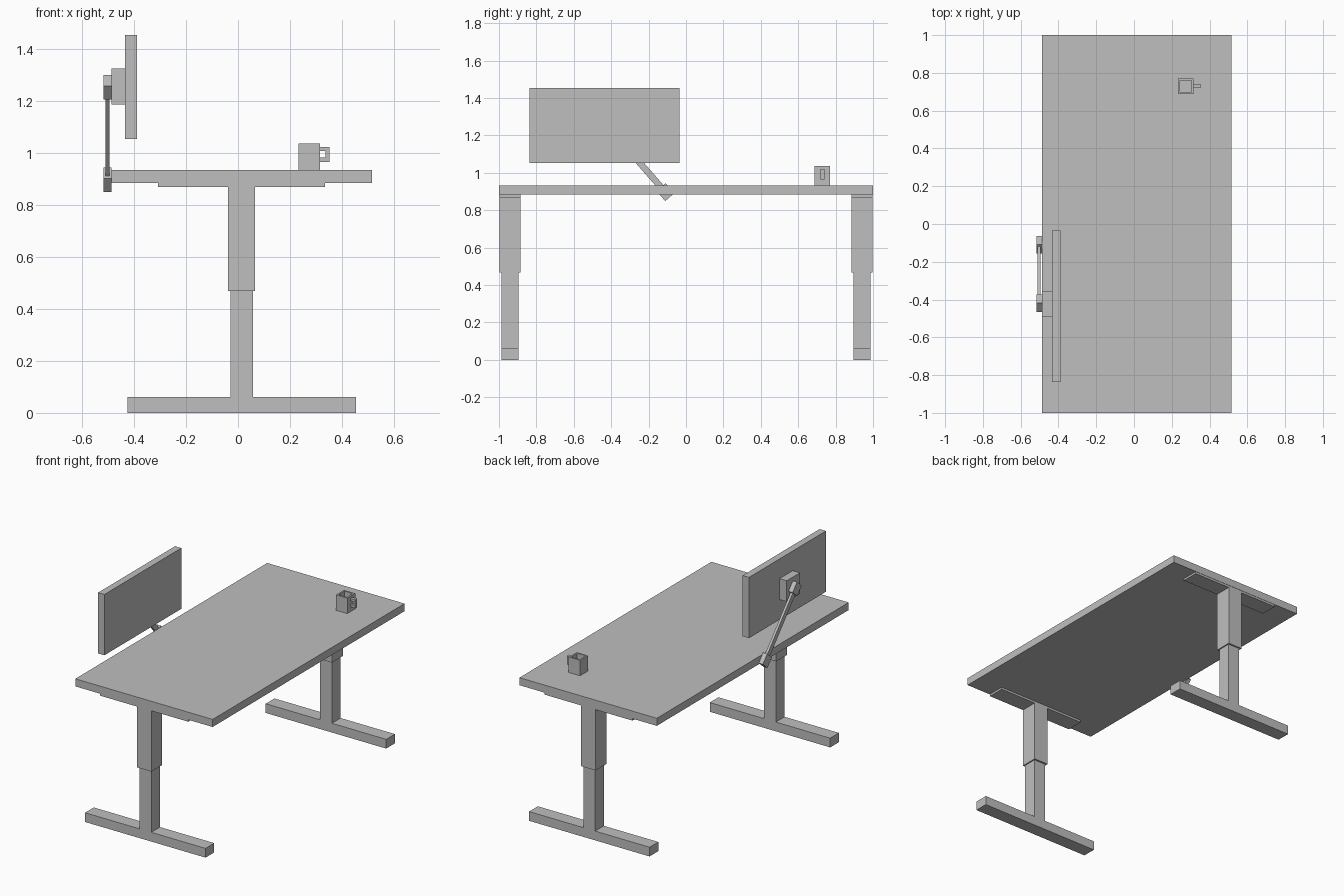
import bpy, bmesh, math
from mathutils import Matrix, Vector

if "Cube" in bpy.data.objects:
    bpy.data.objects.remove(bpy.data.objects["Cube"])

grey = bpy.data.materials.new("plain_grey")
grey.diffuse_color = (0.52, 0.52, 0.52, 1)
grey.use_nodes = True
grey.node_tree.nodes["Principled BSDF"].inputs["Base Color"].default_value = grey.diffuse_color


def finish(name, bm):
    bmesh.ops.recalc_face_normals(bm, faces=bm.faces)
    mesh = bpy.data.meshes.new(name)
    bm.to_mesh(mesh)
    bm.free()
    mesh.materials.append(grey)
    obj = bpy.data.objects.new(name, mesh)
    bpy.context.collection.objects.link(obj)
    return obj


def box_mesh(x, y, z):
    """Box from (min, max) ranges on each axis."""
    size = [r[1] - r[0] for r in (x, y, z)]
    centre = Vector([(r[0] + r[1]) / 2 for r in (x, y, z)])
    bm = bmesh.new()
    bmesh.ops.create_cube(bm, size=1,
                          matrix=Matrix.Translation(centre) @ Matrix.Diagonal((*size, 1)))
    return bm


def box(name, x, y, z):
    return finish(name, box_mesh(x, y, z))


# Table top
box("table_top", (-0.487, 0.515), (-1, 1), (0.883, 0.933))

# Telescopic legs, one at each end
for side, s in (("front", -1), ("back", 1)):
    def span(a, b):
        return tuple(sorted((s * a, s * b)))
    box(side + "_foot", (-0.425, 0.454), span(0.896, 0.987), (0, 0.061))
    box(side + "_lower_column", (-0.028, 0.058), span(0.896, 0.987), (0.061, 0.47))
    box(side + "_upper_column", (-0.039, 0.066), span(0.884, 0.998), (0.468, 0.87))
    box(side + "_bracket", (-0.308, 0.335), span(0.884, 0.998), (0.869, 0.883))

# Screen and its mounting block
box("screen", (-0.435, -0.389), (-0.837, -0.035), (1.052, 1.453))
box("screen_mount", (-0.487, -0.435), (-0.492, -0.354), (1.185, 1.323))

# Slanted arm with a block at each end
low = Vector((-0.502, -0.11, 0.896))
high = Vector((-0.502, -0.42, 1.251))
slope = high - low
turn = Matrix.Rotation(math.atan2(-slope.y, slope.z), 4, "X")


def tilted_box(name, centre, size):
    bm = bmesh.new()
    bmesh.ops.create_cube(bm, size=1, matrix=Matrix.Translation(centre) @ turn
                          @ Matrix.Diagonal((*size, 1)))
    finish(name, bm)


tilted_box("arm_lower_joint", low, (0.03, 0.064, 0.07))
tilted_box("arm_upper_joint", high, (0.03, 0.064, 0.07))
tilted_box("arm_rod", (low + high) / 2, (0.016, 0.034, slope.length - 0.05))

# Square mug, hollowed from its top face
bm = box_mesh((0.233, 0.316), (0.688, 0.771), (0.933, 1.035))
bm.normal_update()
top = max(bm.faces, key=lambda f: f.calc_center_median().z)
bmesh.ops.inset_region(bm, faces=[top], thickness=0.015)
bmesh.ops.translate(bm, verts=bmesh.ops.extrude_discrete_faces(bm, faces=[top])["faces"][0].verts,
                    vec=(0, 0, -0.085))
finish("mug", bm)

# Mug handle, a C-shaped profile with thickness
profile = [(0.316, 1.021), (0.352, 1.021), (0.352, 0.965), (0.316, 0.965),
           (0.316, 0.981), (0.337, 0.981), (0.337, 1.006), (0.316, 1.006)]
bm = bmesh.new()
face = bm.faces.new([bm.verts.new((x, 0.719, z)) for x, z in profile])
ext = bmesh.ops.extrude_face_region(bm, geom=[face], use_keep_orig=True)["geom"]
bmesh.ops.translate(bm, verts=[g for g in ext if isinstance(g, bmesh.types.BMVert)],
                    vec=(0, 0.021, 0))
finish("mug_handle", bm)
